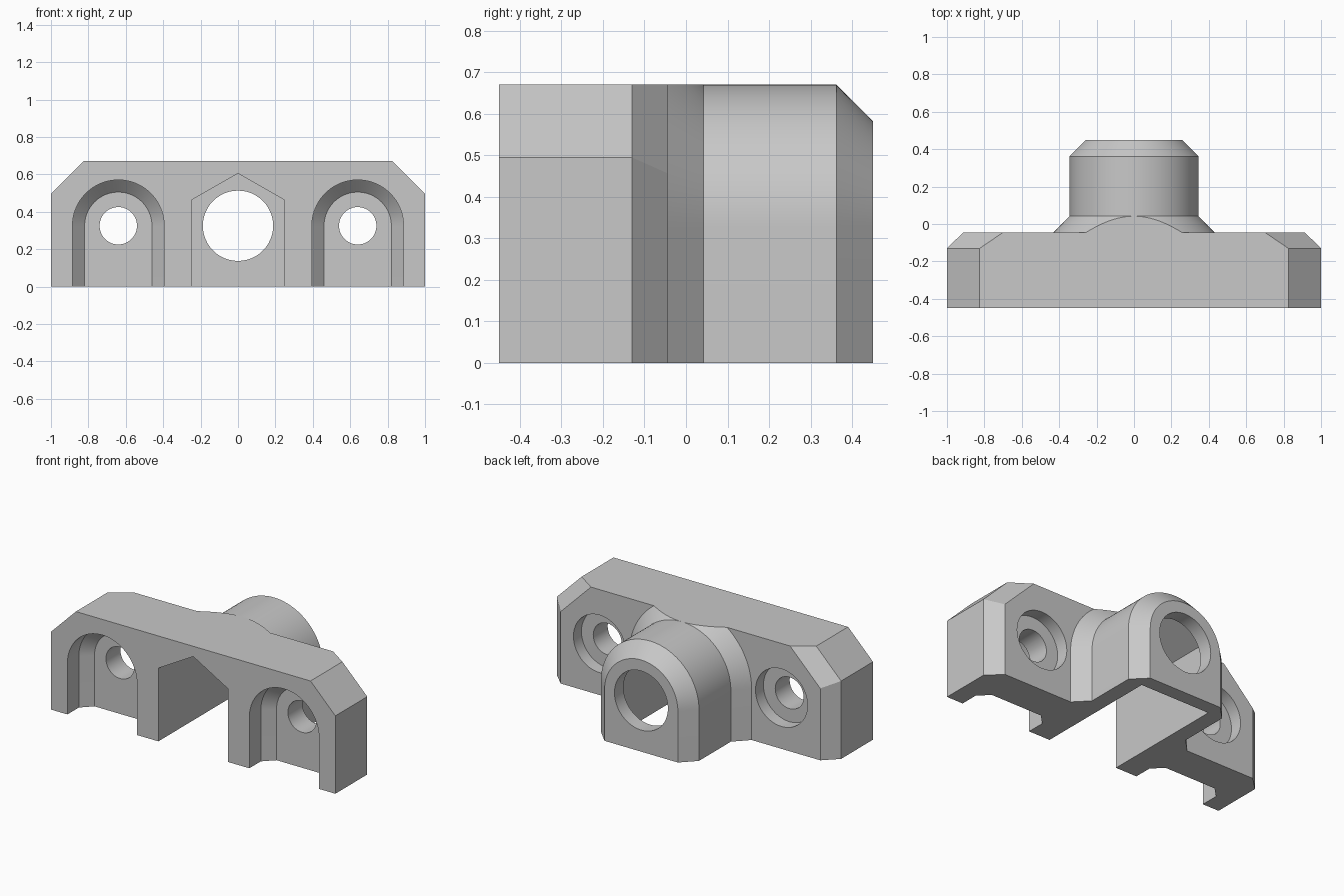
import bpy
import bmesh
import math

cube = bpy.data.objects.get("Cube")
if cube:
    bpy.data.objects.remove(cube, do_unlink=True)

AXIS_Z = 0.325   # shared height of all bores
TOP = 0.67
SEGMENTS = 48


def arch(radius, cx=0.0, base=0.0):
    """Round-topped profile with straight legs down to the base."""
    arc = [(cx + radius * math.cos(math.pi * i / SEGMENTS),
            AXIS_Z + radius * math.sin(math.pi * i / SEGMENTS))
           for i in range(SEGMENTS + 1)]
    return [(cx + radius, base)] + arc + [(cx - radius, base)]


def circle(radius, cx=0.0):
    return [(cx + radius * math.cos(math.tau * i / SEGMENTS),
             AXIS_Z + radius * math.sin(math.tau * i / SEGMENTS))
            for i in range(SEGMENTS)]


def loft(name, sections, clip=None):
    """Skin a list of (y, profile) sections into a closed solid."""
    bm = bmesh.new()
    rings = [[bm.verts.new((x, y, z)) for x, z in prof] for y, prof in sections]
    for a, b in zip(rings, rings[1:]):
        for i in range(len(a)):
            j = (i + 1) % len(a)
            bm.faces.new((a[i], a[j], b[j], b[i]))
    bm.faces.new(rings[0])
    bm.faces.new(rings[-1])
    if clip is not None:
        bmesh.ops.bisect_plane(bm, geom=bm.verts[:] + bm.edges[:] + bm.faces[:],
                               dist=1e-5, plane_co=(0, 0, clip),
                               plane_no=(0, 0, 1), clear_outer=True)
        bmesh.ops.holes_fill(bm, edges=[e for e in bm.edges if e.is_boundary], sides=0)
    bmesh.ops.recalc_face_normals(bm, faces=bm.faces[:])
    mesh = bpy.data.meshes.new(name)
    bm.to_mesh(mesh)
    bm.free()
    obj = bpy.data.objects.new(name, mesh)
    bpy.context.collection.objects.link(obj)
    return obj


def combine(target, other, operation):
    other.hide_render = True
    mod = target.modifiers.new(other.name, 'BOOLEAN')
    mod.operation = operation
    mod.solver = 'EXACT'
    mod.object = other
    bpy.context.view_layer.objects.active = target
    bpy.ops.object.modifier_apply(modifier=mod.name)
    bpy.data.objects.remove(other, do_unlink=True)


# Mounting plate with clipped corners and a chamfered back edge
def plate_profile(side, shoulder, top_x):
    half = [(side, 0), (side, shoulder), (top_x, TOP)]
    return half + [(-x, z) for x, z in reversed(half)]


full = plate_profile(1.0, 0.495, 0.825)
body = loft("mounting_bracket", [
    (-0.45, full), (-0.13, full), (-0.045, plate_profile(0.913, 0.457, 0.70))])

# Arched boss with flared root and chamfered end
boss = loft("boss", [
    (-0.1, arch(0.43)), (-0.045, arch(0.43)), (0.042, arch(0.345)),
    (0.362, arch(0.345)), (0.45, arch(0.258))], clip=TOP)
combine(body, boss, 'UNION')

# Peaked channel from the front, and the bore through the boss end
channel = [(0.245, -0.1), (0.245, 0.465), (0, 0.605), (-0.245, 0.465), (-0.245, -0.1)]
combine(body, loft("channel", [(-0.6, channel), (0.36, channel)]), 'DIFFERENCE')
combine(body, loft("bore", [(0.3, circle(0.188)), (0.6, circle(0.188))]), 'DIFFERENCE')

# Front pockets, screw holes and back counterbores on both sides
for cx in (-0.64, 0.64):
    cutters = [
        loft("pocket", [(-0.6, arch(0.245, cx, -0.1)), (-0.335, arch(0.245, cx, -0.1)),
                        (-0.27, arch(0.18, cx, -0.1))]),
        loft("counterbore", [(-0.125, circle(0.183, cx)), (0.1, circle(0.183, cx))]),
        loft("screw_hole", [(-0.4, circle(0.1, cx)), (0.1, circle(0.1, cx))]),
    ]
    for cutter in cutters:
        combine(body, cutter, 'DIFFERENCE')

# Single grey material
grey = bpy.data.materials.new("light_grey")
grey.use_nodes = True
colour = (0.58, 0.58, 0.58, 1.0)
grey.diffuse_color = colour
grey.node_tree.nodes["Principled BSDF"].inputs["Base Color"].default_value = colour
body.data.materials.clear()
body.data.materials.append(grey)

bpy.ops.object.select_all(action='DESELECT')
body.select_set(True)
bpy.context.view_layer.objects.active = body
bpy.ops.object.shade_smooth_by_angle(angle=math.radians(25))
